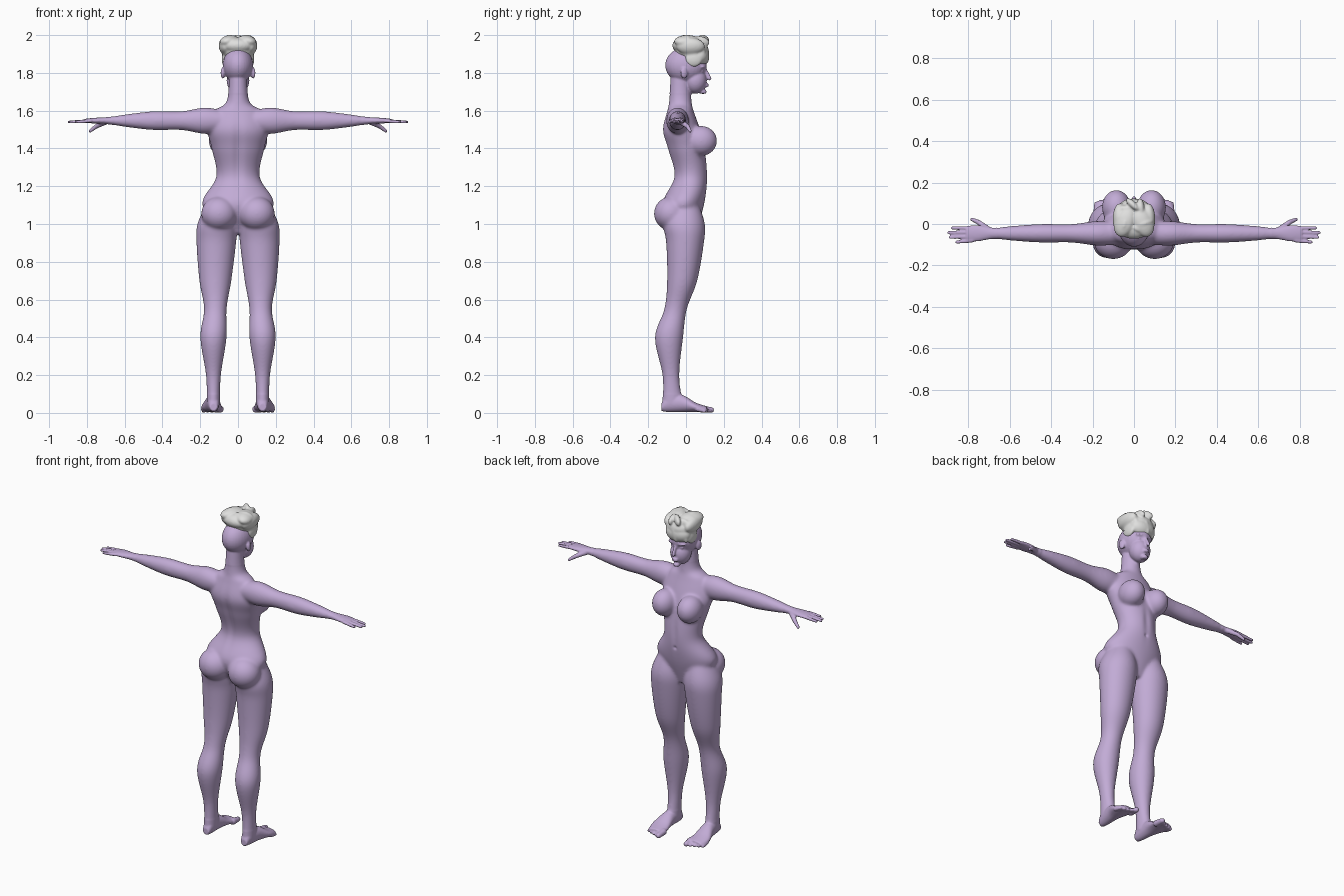
import bpy, bmesh, math
from mathutils import Vector, Matrix

cube = bpy.data.objects.get("Cube")
if cube:
    bpy.data.objects.remove(cube, do_unlink=True)


def material(name, red, green, blue):
    mat = bpy.data.materials.new(name)
    mat.use_nodes = True
    mat.diffuse_color = (red, green, blue, 1)
    mat.node_tree.nodes["Principled BSDF"].inputs["Base Color"].default_value = mat.diffuse_color
    return mat


skin = material("lilac skin", .54, .41, .67)
silver = material("silver hair", .74, .74, .73)


def refine(rows, steps=6):
    """Catmull-Rom interpolation between neighbouring sections."""
    out = []
    for i in range(len(rows) - 1):
        near = [rows[max(i - 1, 0)], rows[i], rows[i + 1], rows[min(i + 2, len(rows) - 1)]]
        for k in range(steps):
            t = k / steps
            out.append([b + t / 2 * (c - a + t * (2 * a - 5 * b + 4 * c - d + t * (3 * (b - c) + d - a)))
                        for a, b, c, d in zip(*near)])
    return out + [rows[-1]]


def loft(bm, axis, rows, side=1, segments=40):
    """Each section is (position along axis, centre u, centre v, radius u, radius v)."""
    rings = []
    for along, centre_u, centre_v, radius_u, radius_v in refine(rows):
        ring = []
        for k in range(segments):
            angle = math.tau * k / segments
            u = centre_u + radius_u * math.cos(angle)
            v = centre_v + radius_v * math.sin(angle)
            x, y, z = {"x": (along, u, v), "y": (u, along, v), "z": (u, v, along)}[axis]
            ring.append(bm.verts.new((x * side, y, z)))
        rings.append(ring)
    for lower, upper in zip(rings, rings[1:]):
        for k in range(segments):
            bm.faces.new((lower[k - 1], lower[k], upper[k], upper[k - 1]))
    bm.faces.new(rings[0])
    bm.faces.new(rings[-1])


def blob(bm, centre, radii, turn=0, tilt=0):
    place = (Matrix.Translation(centre) @ Matrix.Rotation(turn, 4, "Z")
             @ Matrix.Rotation(tilt, 4, "Y") @ Matrix.Diagonal((*radii, 1)))
    bmesh.ops.create_uvsphere(bm, u_segments=32, v_segments=20, radius=1, matrix=place)


def capsule(bm, start, end, start_radius, end_radius):
    start, end = Vector(start), Vector(end)
    turn = (end - start).to_track_quat("Z", "Y").to_matrix().to_4x4()
    bmesh.ops.create_cone(bm, cap_ends=True, segments=20, radius1=start_radius, radius2=end_radius,
                          depth=(end - start).length, matrix=Matrix.Translation((start + end) / 2) @ turn)
    blob(bm, start, [start_radius] * 3)
    blob(bm, end, [end_radius] * 3)


def smooth(verts, bm, times):
    for _ in range(times):
        bmesh.ops.smooth_vert(bm, verts=verts, factor=.5, use_axis_x=True, use_axis_y=True, use_axis_z=True)


def finish(bm, name, mat, sculpt):
    """Fuse the overlapping pieces into one skin, then sculpt it."""
    bmesh.ops.recalc_face_normals(bm, faces=bm.faces)
    pieces = bpy.data.meshes.new(name + " pieces")
    bm.to_mesh(pieces)
    bm.free()
    part = bpy.data.objects.new(name, pieces)
    bpy.context.scene.collection.objects.link(part)
    fuse = part.modifiers.new("fuse", "REMESH")
    fuse.mode = "VOXEL"
    fuse.voxel_size = .005
    depsgraph = bpy.context.evaluated_depsgraph_get()
    fused = bpy.data.meshes.new_from_object(part.evaluated_get(depsgraph))
    part.modifiers.clear()
    part.data = fused
    bpy.data.meshes.remove(pieces)
    bm = bmesh.new()
    bm.from_mesh(fused)
    sculpt(bm)
    for face in bm.faces:
        face.smooth = True
        face.material_index = 0
    bm.to_mesh(fused)
    bm.free()
    fused.materials.clear()
    fused.materials.append(mat)


body = bmesh.new()

# Torso and neck: height, half width, depth centre, half depth
torso = [(.95, .05, 0, .05), (1.1, .19, -.015, .11), (1.25, .115, .025, .09), (1.4, .14, 0, .1),
         (1.5, .16, -.025, .1), (1.6, .12, -.03, .07), (1.65, .06, -.03, .06), (1.8, .045, -.03, .05)]
loft(body, "z", [(height, 0, centre, width, depth) for height, width, centre, depth in torso])

# Head with nose, lips and chin
blob(body, (0, 0, 1.84), (.08, .11, .095))
blob(body, (0, .05, 1.76), (.06, .06, .07))
blob(body, (0, .09, 1.7), (.02, .02, .015))
capsule(body, (0, .105, 1.815), (0, .125, 1.77), .008, .01)
for height in (1.73, 1.74):
    blob(body, (0, .107, height), (.02, .013, .006))

leg = [(1.1, .1, -.01, .07, .08), (1, .11, -.01, .105, .11), (.9, .115, -.005, .105, .1),
       (.7, .12, -.02, .085, .08), (.55, .12, -.055, .06, .06), (.4, .13, -.09, .07, .075),
       (.2, .13, -.08, .04, .045), (.05, .13, -.07, .035, .055)]
foot = [(-.13, .13, .03, .02, .02), (-.1, .13, .05, .03, .045), (-.02, .135, .05, .04, .045),
        (.05, .14, .03, .055, .025), (.11, .13, .02, .05, .015)]

# Arm and palm: distance out, half depth, half height
arm = [(.05, .05, .045), (.17, .06, .07), (.3, .045, .05), (.45, .045, .05), (.6, .035, .033),
       (.68, .027, .02), (.76, .04, .015), (.81, .035, .01)]
arm = [(out, -.045, 1.547, depth, height) for out, depth, height in arm]

for side in (-1, 1):
    loft(body, "z", leg, side)
    loft(body, "y", foot, side)
    loft(body, "x", arm, side)
    # Bust, buttocks and ears
    blob(body, (side * .085, .08, 1.44), (.07, .085, .08))
    blob(body, (side * .1, -.08, 1.055), (.095, .09, .09))
    blob(body, (side * .08, -.01, 1.8), (.011, .02, .03), side * .3)
    # Eyes and brows
    blob(body, (side * .03, .086, 1.81), (.014, .014, .009))
    blob(body, (side * .034, .092, 1.832), (.026, .013, .007), -side * .35)
    # Fingers fan out, the middle one longest
    for k in range(4):
        spread = k - 1.5
        reach = .895 - .012 * (spread + .3) ** 2
        capsule(body, (side * .78, -.05 - .02 * spread, 1.546),
                (side * reach, -.053 - .023 * spread, 1.54), .01, .008)
    # Thumb
    knuckle = (side * .75, .008, 1.517)
    capsule(body, (side * .7, -.03, 1.542), knuckle, .016, .012)
    capsule(body, knuckle, (side * .782, .022, 1.493), .012, .009)
    # Toes shorten outward from the big toe
    for k in range(5):
        radius = .01 if k else .015
        x = side * (.095 + .022 * k)
        capsule(body, (x, .085 - .006 * k, .02), (x, .134 - .009 * k, radius), radius * 1.3, radius)


def falloff(vert, x, z, reach_x, reach_z):
    return math.exp(-((vert.co.x - x) / reach_x) ** 2 - ((vert.co.z - z) / reach_z) ** 2)


def sculpt_body(bm):
    # Blend trunk and limbs strongly, head and extremities lightly
    smooth(bm.verts, bm, 2)
    smooth([v for v in bm.verts if abs(v.co.x) < .66 and .1 < v.co.z < 1.69], bm, 22)
    for v in bm.verts:
        if v.co.z > 1.69:
            if v.co.y > .06:  # eye sockets
                v.co.y -= .007 * sum(falloff(v, eye, 1.813, .016, .012) for eye in (-.03, .03))
        elif v.co.y < 0:  # spine groove
            v.co.y += .01 * falloff(v, 0, 1.37, .025, .16)
        elif v.co.y > .03:  # abdomen midline and navel
            v.co.y -= .006 * (falloff(v, 0, 1.28, .02, .09) + falloff(v, 0, 1.19, .01, .01))


finish(body, "body", skin, sculpt_body)

# Swept, tousled hair: crown, fringe, back roll
hair = bmesh.new()
blob(hair, (0, .03, 1.92), (.09, .09, .06))
blob(hair, (0, .073, 1.89), (.08, .05, .055))
blob(hair, (0, -.022, 1.945), (.08, .05, .04))
for side in (-1, 1):
    # Side sweep, sideburn and top swirl
    blob(hair, (side * .068, .025, 1.94), (.034, .075, .045), 0, side * .2)
    blob(hair, (side * .07, .04, 1.872), (.016, .045, .04))
    blob(hair, (side * .045, .01, 1.966), (.05, .075, .033), side * .35, side * .2)
# Ring of curled locks on top
for k in range(9):
    angle = math.tau * k / 9 + .3
    blob(hair, (.06 * math.cos(angle), .03 + .065 * math.sin(angle), 1.958 + .009 * (k % 3)),
         (.042, .017, .025), angle + .7, .3)
# Strands over the forehead
for k in range(-2, 3):
    blob(hair, (.026 * k, .108 - .01 * abs(k), 1.893 + .008 * (k % 2)), (.017, .016, .048), 0, .25)
finish(hair, "hair", silver, lambda bm: smooth(bm.verts, bm, 4))
